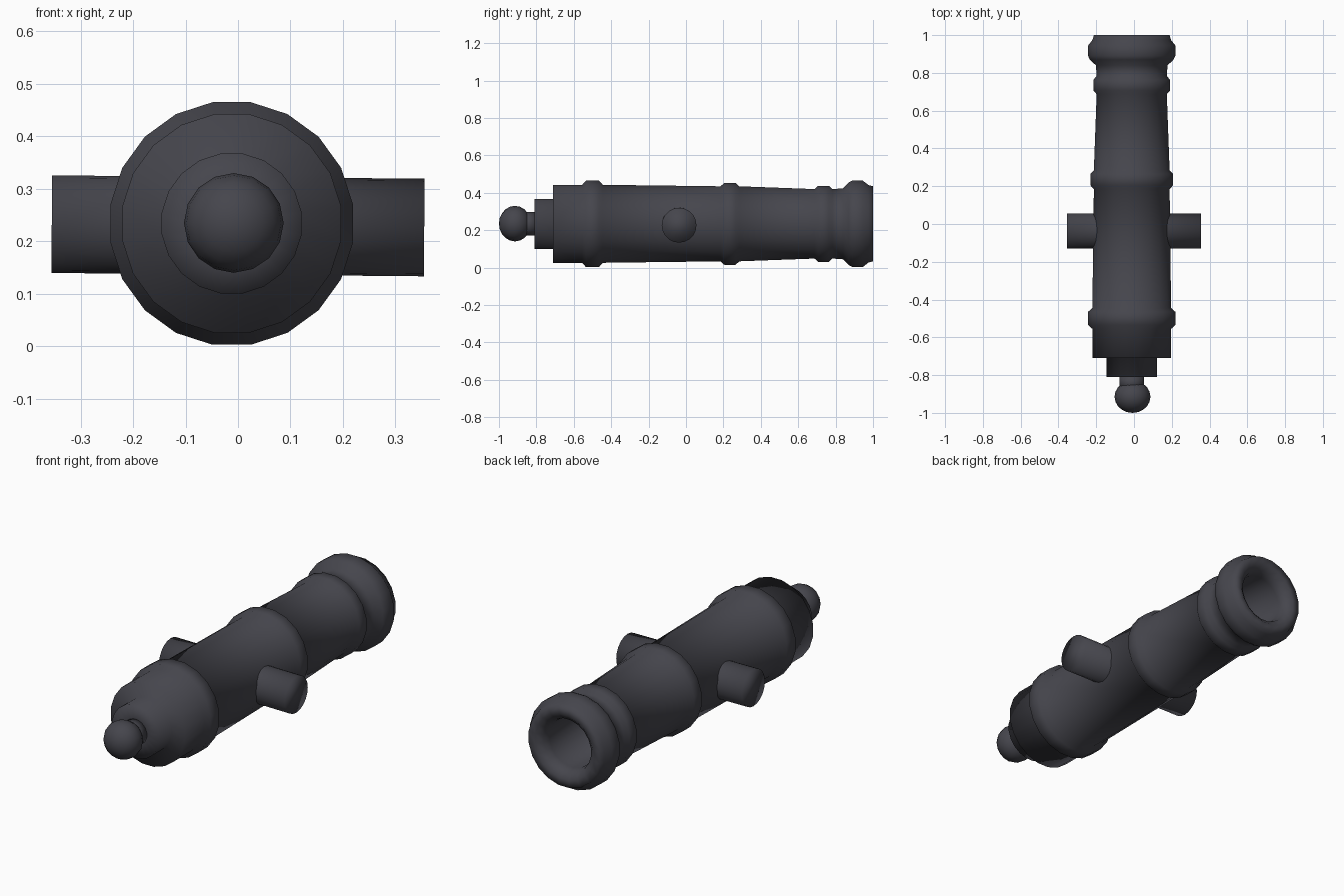
import bpy, bmesh, math
from mathutils import Matrix, Vector

old = bpy.data.objects.get("Cube")
if old:
    bpy.data.objects.remove(old, do_unlink=True)

iron = bpy.data.materials.new("dark_iron")
COLOUR = (0.06, 0.06, 0.073, 1)
iron.diffuse_color = COLOUR
iron.use_nodes = True
bsdf = next(n for n in iron.node_tree.nodes if n.type == 'BSDF_PRINCIPLED')
bsdf.inputs["Base Color"].default_value = COLOUR
bsdf.inputs["Roughness"].default_value = 0.6

AXIS_X, AXIS_Z = -0.012, 0.234


def finish(name, bm):
    """Turn the bmesh into a smooth iron object."""
    bmesh.ops.recalc_face_normals(bm, faces=bm.faces)
    mesh = bpy.data.meshes.new(name)
    bm.to_mesh(mesh)
    bm.free()
    mesh.materials.append(iron)
    for p in mesh.polygons:
        p.use_smooth = True
    ob = bpy.data.objects.new(name, mesh)
    bpy.context.collection.objects.link(ob)
    return ob


def lathe(name, profile, sides):
    """Revolve (y, radius) points around the barrel axis, capping both ends."""
    bm = bmesh.new()
    rings = []
    for y, r in profile:
        ring = []
        for i in range(sides):
            a = 2 * math.pi * (i + 0.5) / sides
            ring.append(bm.verts.new((AXIS_X + r * math.sin(a), y,
                                      AXIS_Z + r * math.cos(a))))
        rings.append(ring)
    for a, b in zip(rings, rings[1:]):
        for i in range(sides):
            j = (i + 1) % sides
            bm.faces.new((a[i], a[j], b[j], b[i]))
    bm.faces.new(rings[0])
    bm.faces.new(rings[-1])
    return finish(name, bm)


def band(y, half, r_base, r_top, slope=0.02):
    """Raised reinforcing ring with chamfered sides."""
    return [(y - half - slope, r_base), (y - half, r_top),
            (y + half, r_top), (y + half + slope, r_base)]


# Barrel: stepped breech, three bands, flared muzzle and hollow bore
barrel = [(-0.81, 0.065), (-0.81, 0.135), (-0.71, 0.135), (-0.71, 0.211)]
barrel += band(-0.5, 0.035, 0.211, 0.234)
barrel += band(0.235, 0.03, 0.203, 0.222)
barrel += band(0.735, 0.028, 0.188, 0.206)
barrel += [(0.84, 0.192), (0.87, 0.224), (0.89, 0.234), (0.945, 0.234),
           (0.975, 0.21), (1.0, 0.203), (1.0, 0.165),
           (0.975, 0.135), (0.94, 0.125), (0.4, 0.125)]
lathe("barrel", barrel, 20)

# Neck behind the breech
lathe("cascabel_neck", [(-0.88, 0.065), (-0.80, 0.065)], 16)

# Rounded knob at the rear end
bm = bmesh.new()
bmesh.ops.create_uvsphere(bm, u_segments=16, v_segments=10, radius=0.095)
bmesh.ops.scale(bm, vec=Vector((1, 1, 0.9)), verts=bm.verts)
bmesh.ops.transform(bm, verts=bm.verts,
                    matrix=Matrix.Translation((-0.008, -0.9145, 0.235))
                    @ Matrix.Rotation(math.pi / 2, 4, 'X'))
finish("cascabel_knob", bm)

# Trunnion pin through both sides
bm = bmesh.new()
bmesh.ops.create_cone(bm, cap_ends=True, segments=20, radius1=0.093,
                      radius2=0.093, depth=0.71)
bmesh.ops.transform(bm, verts=bm.verts,
                    matrix=Matrix.Translation((0, -0.037, 0.2295))
                    @ Matrix.Rotation(math.pi / 2 + 0.009, 4, 'Y'))
finish("trunnion_pin", bm)
